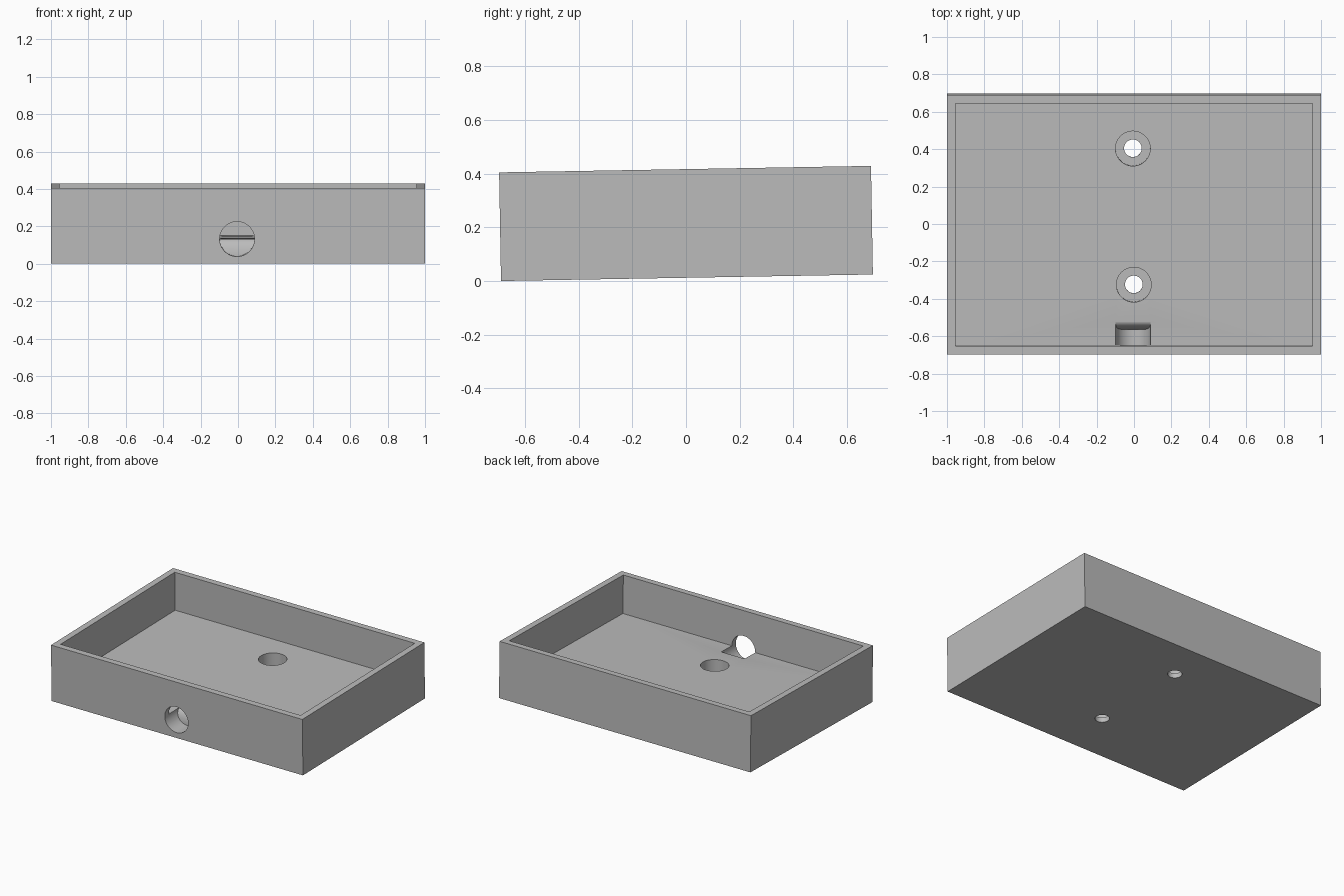
import bpy
import bmesh
import math
from mathutils import Matrix, Vector

if "Cube" in bpy.data.objects:
    bpy.data.objects.remove(bpy.data.objects["Cube"])

HALF_X, HALF_Y, HEIGHT = 1.0, 0.6935, 0.405
WALL, FLOOR = 0.045, 0.13
BORE, DRAIN, LEDGE = 0.093, 0.047, 0.035
TILT = math.radians(1)

grey = bpy.data.materials.new("plain grey")
grey.use_nodes = True
colour = (0.5, 0.5, 0.5, 1)
grey.diffuse_color = colour
grey.node_tree.nodes["Principled BSDF"].inputs["Base Color"].default_value = colour


def to_object(name, bm):
    bmesh.ops.recalc_face_normals(bm, faces=bm.faces)
    mesh = bpy.data.meshes.new(name)
    bm.to_mesh(mesh)
    bm.free()
    mesh.materials.append(grey)
    obj = bpy.data.objects.new(name, mesh)
    bpy.context.collection.objects.link(obj)
    return obj


def box(name, half_x, half_y, z0, z1):
    bm = bmesh.new()
    size = Matrix.Diagonal((2 * half_x, 2 * half_y, z1 - z0, 1))
    bmesh.ops.create_cube(bm, size=1, matrix=Matrix.Translation((0, 0, (z0 + z1) / 2)) @ size)
    return to_object(name, bm)


def cylinder(name, radius, start, end):
    start, end = Vector(start), Vector(end)
    axis = end - start
    turn = axis.to_track_quat('Z', 'Y').to_matrix().to_4x4()
    bm = bmesh.new()
    bmesh.ops.create_cone(bm, cap_ends=True, segments=64, radius1=radius, radius2=radius,
                          depth=axis.length, matrix=Matrix.Translation((start + end) / 2) @ turn)
    return to_object(name, bm)


def combine(target, tool, operation='DIFFERENCE'):
    mod = target.modifiers.new(operation.lower(), 'BOOLEAN')
    mod.operation, mod.solver, mod.object = operation, 'EXACT', tool
    bpy.ops.object.select_all(action='DESELECT')
    bpy.context.view_layer.objects.active = target
    target.select_set(True)
    bpy.ops.object.modifier_apply(modifier=mod.name)
    bpy.data.objects.remove(tool)


# Open tray
tray = box("tray", HALF_X, HALF_Y, 0, HEIGHT)
combine(tray, box("cavity_cutter", HALF_X - WALL, HALF_Y - WALL, FLOOR, 1))

# Stepped drain holes in the floor
for x, y in ((-0.006, 0.402), (-0.001, -0.326)):
    combine(tray, cylinder("bore_cutter", BORE, (x, y, LEDGE), (x, y, 0.3)))
    combine(tray, cylinder("drain_cutter", DRAIN, (x, y, -0.1), (x, y, 0.1)))

# Round front outlet, its channel ending in a rounded lip at the floor
lip_top, lip_foot, low = -0.52, -0.568, 0.038
arc = [(lip_top - (lip_top - lip_foot) * math.cos(a), low + (FLOOR + 0.0005 - low) * math.sin(a))
       for a in (math.pi / 2 * i / 12 for i in range(13))]
profile = [(-0.8, 0), (lip_foot, 0)] + arc + [(lip_top, 0.3), (-0.8, 0.3)]
bm = bmesh.new()
face = bm.faces.new([bm.verts.new((-0.2, y, z)) for y, z in profile])
side = bmesh.ops.extrude_face_region(bm, geom=[face])["geom"]
bmesh.ops.translate(bm, vec=(0.4, 0, 0), verts=[v for v in side if isinstance(v, bmesh.types.BMVert)])
lip = to_object("lip_cutter", bm)
outlet = cylinder("outlet_cutter", BORE, (-0.005, -0.78, 0.132), (-0.005, -0.4, 0.132))
combine(outlet, lip, 'INTERSECT')
combine(tray, outlet)

# Smooth bores, sharp edges, slight forward slope
bpy.ops.object.select_all(action='DESELECT')
tray.select_set(True)
bpy.context.view_layer.objects.active = tray
bpy.ops.object.shade_smooth_by_angle(angle=math.radians(30))
tray.rotation_euler.x = TILT
tray.location = (0, HEIGHT * math.sin(TILT) / 2, HALF_Y * math.sin(TILT))
